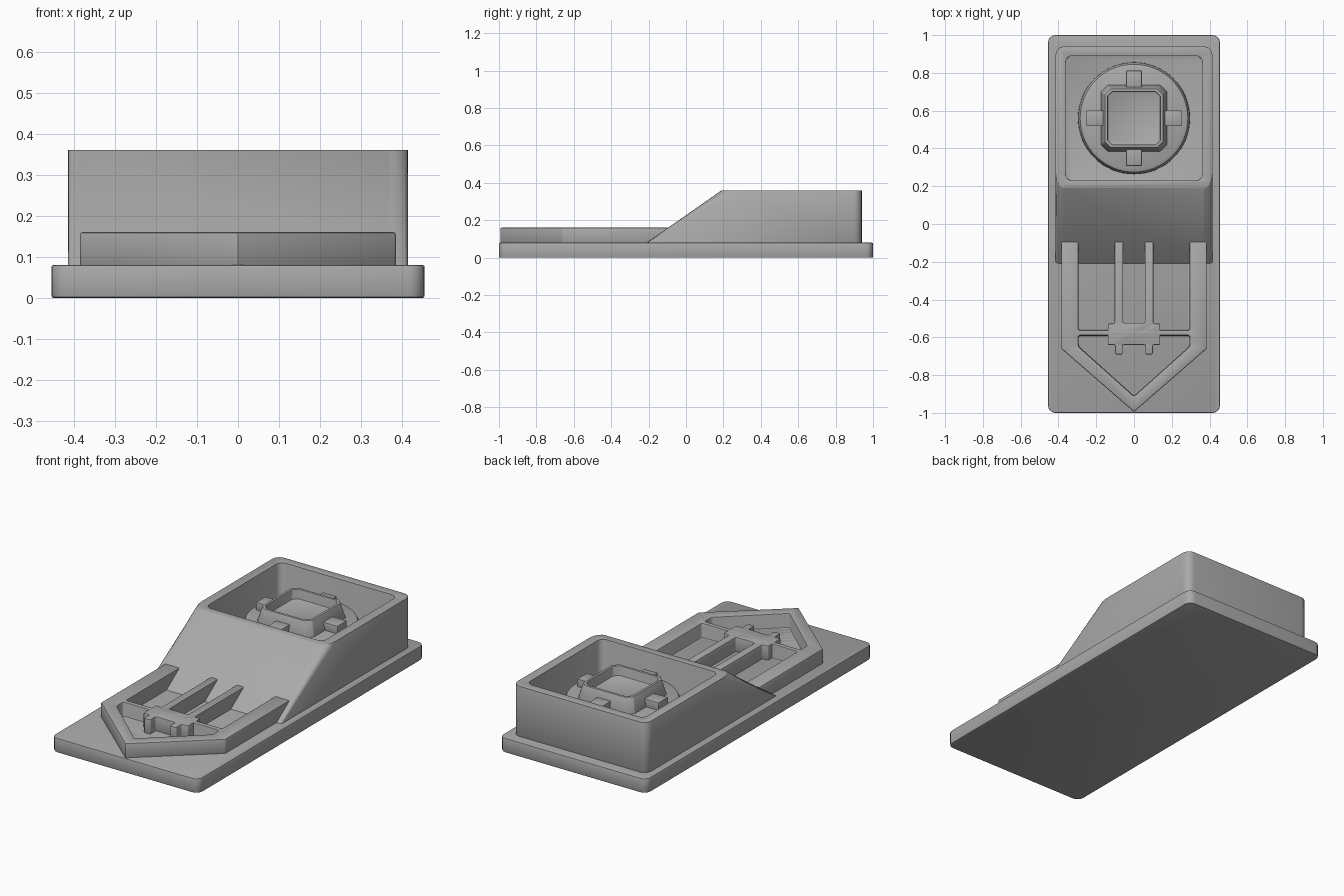
import bpy, bmesh, math

if "Cube" in bpy.data.objects:
    bpy.data.objects.remove(bpy.data.objects["Cube"])

grey = bpy.data.materials.new("neutral_grey")
grey.use_nodes = True
grey.diffuse_color = (0.4, 0.4, 0.4, 1)
grey.node_tree.nodes["Principled BSDF"].inputs["Base Color"].default_value = (0.4, 0.4, 0.4, 1)


def make(name, bm):
    """Turn a bmesh into an object with the shared material."""
    bmesh.ops.recalc_face_normals(bm, faces=bm.faces)
    mesh = bpy.data.meshes.new(name)
    bm.to_mesh(mesh)
    bm.free()
    mesh.materials.append(grey)
    obj = bpy.data.objects.new(name, mesh)
    bpy.context.collection.objects.link(obj)
    return obj


def prism(name, outline, z0, z1, radius=0, inset=0):
    """Extrude an outline upward, round its corners, optionally taper the top."""
    bm = bmesh.new()
    face = bm.faces.new([bm.verts.new((x, y, z0)) for x, y in outline])
    out = bmesh.ops.extrude_face_region(bm, geom=[face])
    top = [v for v in out["geom"] if isinstance(v, bmesh.types.BMVert)]
    for v in top:
        v.co.z = z1
    if radius:
        sides = [e for e in bm.edges if abs(e.verts[0].co.z - e.verts[1].co.z) > 1e-4]
        bmesh.ops.bevel(bm, geom=sides, offset=radius, segments=1 if inset else 5,
                        profile=0.5, affect='EDGES')
    if inset:
        high = [v for v in bm.verts if v.co.z > z1 - 1e-4]
        cx = sum(v.co.x for v in high) / len(high)
        cy = sum(v.co.y for v in high) / len(high)
        for v in high:
            v.co.x = cx + (v.co.x - cx) * (1 - inset)
            v.co.y = cy + (v.co.y - cy) * (1 - inset)
    return make(name, bm)


def rect(x0, x1, y0, y1):
    return [(x0, y0), (x1, y0), (x1, y1), (x0, y1)]


def mirrored(half):
    """Complete an outline given its +x half."""
    return half + [(-x, y) for x, y in reversed(half) if x > 0]


def cut(obj, cutter):
    cutter.hide_render = True
    cutter.hide_set(True)
    mod = obj.modifiers.new("cut", 'BOOLEAN')
    mod.operation = 'DIFFERENCE'
    mod.solver = 'EXACT'
    mod.object = cutter


def finish(obj, width):
    """Soften the edges, apply the modifiers and shade smooth by angle."""
    if width:
        mod = obj.modifiers.new("soft_edges", 'BEVEL')
        mod.width = width
        mod.segments = 2
        mod.angle_limit = math.radians(35)
    bpy.ops.object.select_all(action='DESELECT')
    obj.select_set(True)
    bpy.context.view_layer.objects.active = obj
    for mod in list(obj.modifiers):
        bpy.ops.object.modifier_apply(modifier=mod.name)
    bpy.ops.object.shade_smooth_by_angle(angle=math.radians(30))


# Base plate
finish(prism("base_plate", rect(-0.455, 0.455, -1, 1), 0, 0.08, 0.04), 0.005)

# Housing with sloped front
bm = bmesh.new()
profile = [(-0.21, 0.075), (0.94, 0.075), (0.94, 0.36), (0.19, 0.36), (-0.21, 0.08)]
face = bm.faces.new([bm.verts.new((-0.415, y, z)) for y, z in profile])
out = bmesh.ops.extrude_face_region(bm, geom=[face])
for v in out["geom"]:
    if isinstance(v, bmesh.types.BMVert):
        v.co.x = 0.415
corners = []
for e in bm.edges:
    a, b = e.verts[0].co, e.verts[1].co
    rises = abs(a.z - b.z) > 0.1
    if rises and abs(a.x - b.x) < 1e-4:
        corners.append(e)
bmesh.ops.bevel(bm, geom=corners, offset=0.045, segments=5, profile=0.5, affect='EDGES')
housing = make("housing", bm)
cavity = prism("cavity_cutter", rect(-0.362, 0.362, 0.23, 0.89), 0.16, 0.5, 0.035)
cut(housing, cavity)
finish(housing, 0.007)

# Round pedestal in the cavity
CENTRE_Y = 0.56
bm = bmesh.new()
previous = None
for r, z in [(0.297, 0.15), (0.295, 0.235), (0.285, 0.255), (0.268, 0.262)]:
    ring = [bm.verts.new((r * math.cos(i * math.tau / 64),
                          CENTRE_Y + r * math.sin(i * math.tau / 64), z)) for i in range(64)]
    if previous:
        for i in range(64):
            j = (i + 1) % 64
            bm.faces.new((previous[i], previous[j], ring[j], ring[i]))
    else:
        bm.faces.new(ring[::-1])
    previous = ring
bm.faces.new(previous)
finish(make("round_pedestal", bm), 0)


# Tapered socket with chamfered corners
def square(h):
    return rect(-h, h, CENTRE_Y - h, CENTRE_Y + h)


socket = prism("socket", square(0.178), 0.25, 0.345, 0.035, 0.13)
cut(socket, prism("socket_cutter", square(0.14), 0.29, 0.5, 0.025, 0.001))
finish(socket, 0.004)

# Four tabs around the socket
for name, dx, dy in [("left", 1, 0), ("right", -1, 0), ("back", 0, 1), ("front", 0, -1)]:
    x, y = dx * 0.2, CENTRE_Y + dy * 0.2
    hx, hy = (0.052, 0.042) if dx else (0.042, 0.052)
    finish(prism(name + "_tab", rect(x - hx, x + hx, y - hy, y + hy), 0.25, 0.305), 0.004)

# Raised pointed border with open prongs running into the slope
border = prism("pointed_border", mirrored([(0, -0.995), (0.385, -0.66), (0.385, -0.06)]),
               0.075, 0.16)
cut(border, prism("slot_cutter", rect(-0.295, 0.295, -0.563, 0.1), 0.08, 0.3, 0.012))
cut(border, prism("point_cutter", mirrored([(0, -0.912), (0.295, -0.648), (0.295, -0.59)]),
                  0.08, 0.3, 0.012))
finish(border, 0.006)

# Centre bars and stepped hub
half = [(0.06, -0.69), (0.1, -0.69), (0.1, -0.64), (0.138, -0.64), (0.138, -0.59),
        (0.138, -0.563), (0.138, -0.527), (0.103, -0.527), (0.103, -0.06),
        (0.058, -0.06), (0.058, -0.523)]
hub = prism("hub_and_bars", mirrored([(0.06, -0.64)] + half), 0.075, 0.16, 0.007)
finish(hub, 0.005)
